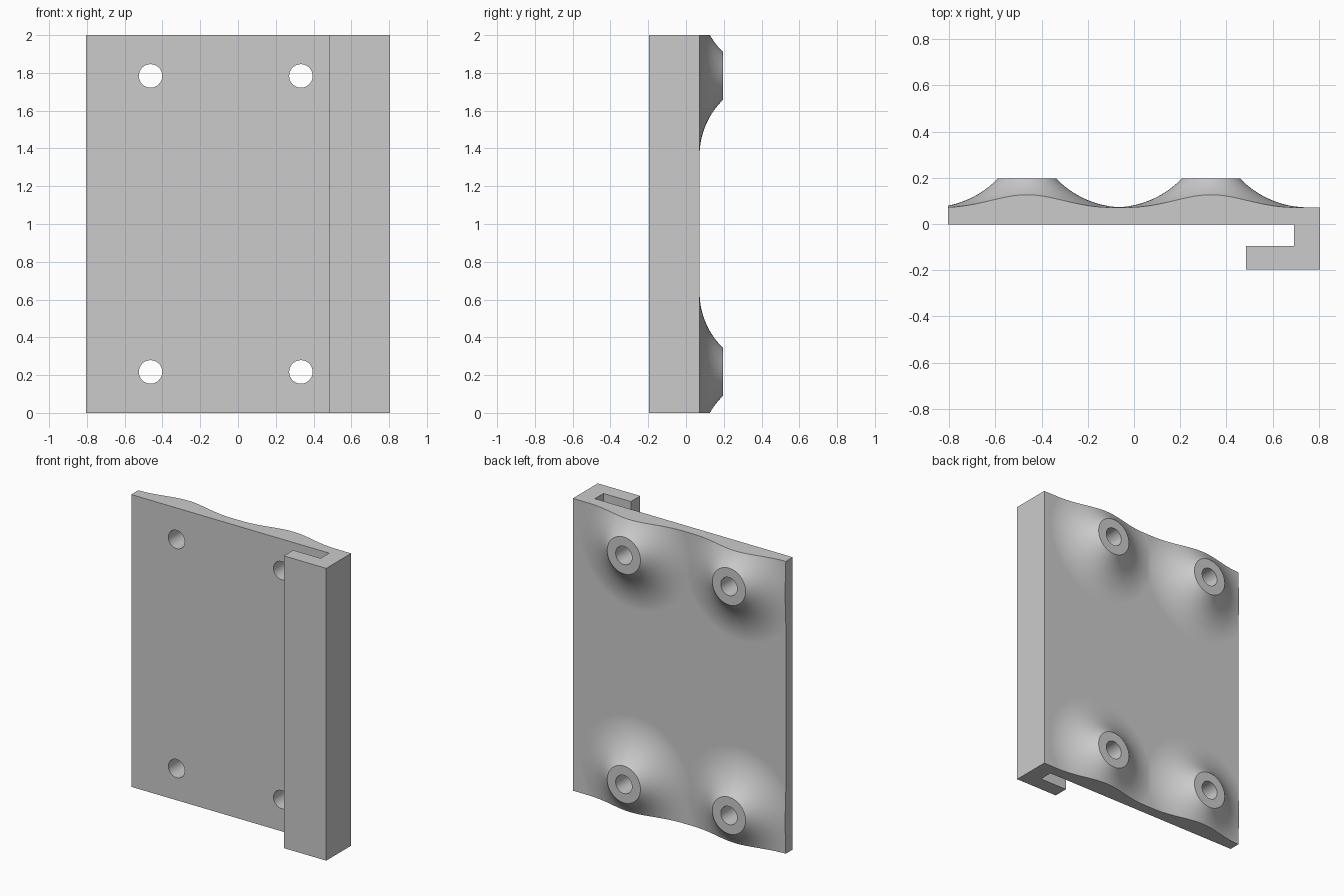
import bpy, bmesh, math
from mathutils import Matrix, Vector

default = bpy.data.objects.get("Cube")
if default:
    bpy.data.objects.remove(default, do_unlink=True)

HALF_X, HALF_Y, HEIGHT = 0.806, 0.197, 2.0
PLATE_FRONT, PLATE_BACK = -0.003, 0.072
HOLES = [(x, z) for x in (-0.463, 0.333) for z in (0.217, 1.784)]
HOLE_R, BOSS_R, FLARE_R = 0.062, 0.126, 0.42
SEGMENTS = 96

grey = bpy.data.materials.new("light grey")
grey.use_nodes = True
grey.diffuse_color = (0.6, 0.6, 0.6, 1)
grey.node_tree.nodes["Principled BSDF"].inputs["Base Color"].default_value = (0.6, 0.6, 0.6, 1)


def make_object(name, bm):
    bmesh.ops.recalc_face_normals(bm, faces=bm.faces)
    mesh = bpy.data.meshes.new(name)
    bm.to_mesh(mesh)
    bm.free()
    mesh.materials.append(grey)
    obj = bpy.data.objects.new(name, mesh)
    bpy.context.collection.objects.link(obj)
    return obj


def extrude_outline(name, outline, z0, z1):
    bm = bmesh.new()
    face = bm.faces.new([bm.verts.new((x, y, z0)) for x, y in outline])
    grown = bmesh.ops.extrude_face_region(bm, geom=[face])["geom"]
    verts = [v for v in grown if isinstance(v, bmesh.types.BMVert)]
    bmesh.ops.translate(bm, vec=(0, 0, z1 - z0), verts=verts)
    return make_object(name, bm)


def lathe(name, profile, x, z):
    """Solid of revolution about a line along y; profile holds (radius, y)."""
    bm = bmesh.new()
    rings = []
    for r, y in profile:
        angles = [2 * math.pi * i / SEGMENTS for i in range(SEGMENTS)]
        rings.append([bm.verts.new((x + r * math.cos(a), y, z + r * math.sin(a)))
                      for a in angles])
    for low, high in zip(rings, rings[1:]):
        for i in range(SEGMENTS):
            j = (i + 1) % SEGMENTS
            bm.faces.new((low[i], low[j], high[j], high[i]))
    bm.faces.new(rings[0])
    bm.faces.new(rings[-1])
    return make_object(name, bm)


def combine(target, tool, operation):
    mod = target.modifiers.new(operation.lower(), 'BOOLEAN')
    mod.operation, mod.solver, mod.object = operation, 'EXACT', tool
    bpy.context.view_layer.objects.active = target
    bpy.ops.object.modifier_apply(modifier=mod.name)
    bpy.data.objects.remove(tool, do_unlink=True)


# Plate with hooked edge, oversized where it is trimmed later
hook = [(-1.2, PLATE_FRONT), (0.692, PLATE_FRONT), (0.692, -0.096), (0.485, -0.096),
        (0.485, -HALF_Y), (HALF_X, -HALF_Y), (HALF_X, PLATE_BACK), (-1.2, PLATE_BACK)]
plate = extrude_outline("hooked_mounting_plate", hook, -0.4, HEIGHT + 0.4)

# Flared bosses: a concave arc rising tangentially from the plate
reach, rise = FLARE_R - BOSS_R, HALF_Y - PLATE_BACK
arc_r = (reach ** 2 + rise ** 2) / (2 * rise)
sweep = math.asin(reach / arc_r)
STEPS = 20
flare = [(FLARE_R, 0.03)]
for i in range(STEPS + 1):
    a = sweep * i / STEPS
    flare.append((FLARE_R - arc_r * math.sin(a), PLATE_BACK + arc_r * (1 - math.cos(a))))
for x, z in HOLES:
    combine(plate, lathe("boss", flare, x, z), 'UNION')

# Trim to the plate edges
trim = [(-HALF_X, -0.5), (1.2, -0.5), (1.2, 0.5), (-HALF_X, 0.5)]
combine(plate, extrude_outline("trim_block", trim, 0, HEIGHT), 'INTERSECT')

# Bolt holes right through, including the hook lip if they meet it
for x, z in HOLES:
    combine(plate, lathe("drill", [(HOLE_R, -0.5), (HOLE_R, 0.5)], x, z), 'DIFFERENCE')

# Smooth flares with crisp edges
bpy.ops.object.select_all(action='DESELECT')
plate.select_set(True)
bpy.context.view_layer.objects.active = plate
bpy.ops.object.shade_smooth_by_angle(angle=math.radians(30))
normals = plate.modifiers.new("even_normals", 'WEIGHTED_NORMAL')
normals.keep_sharp = True
